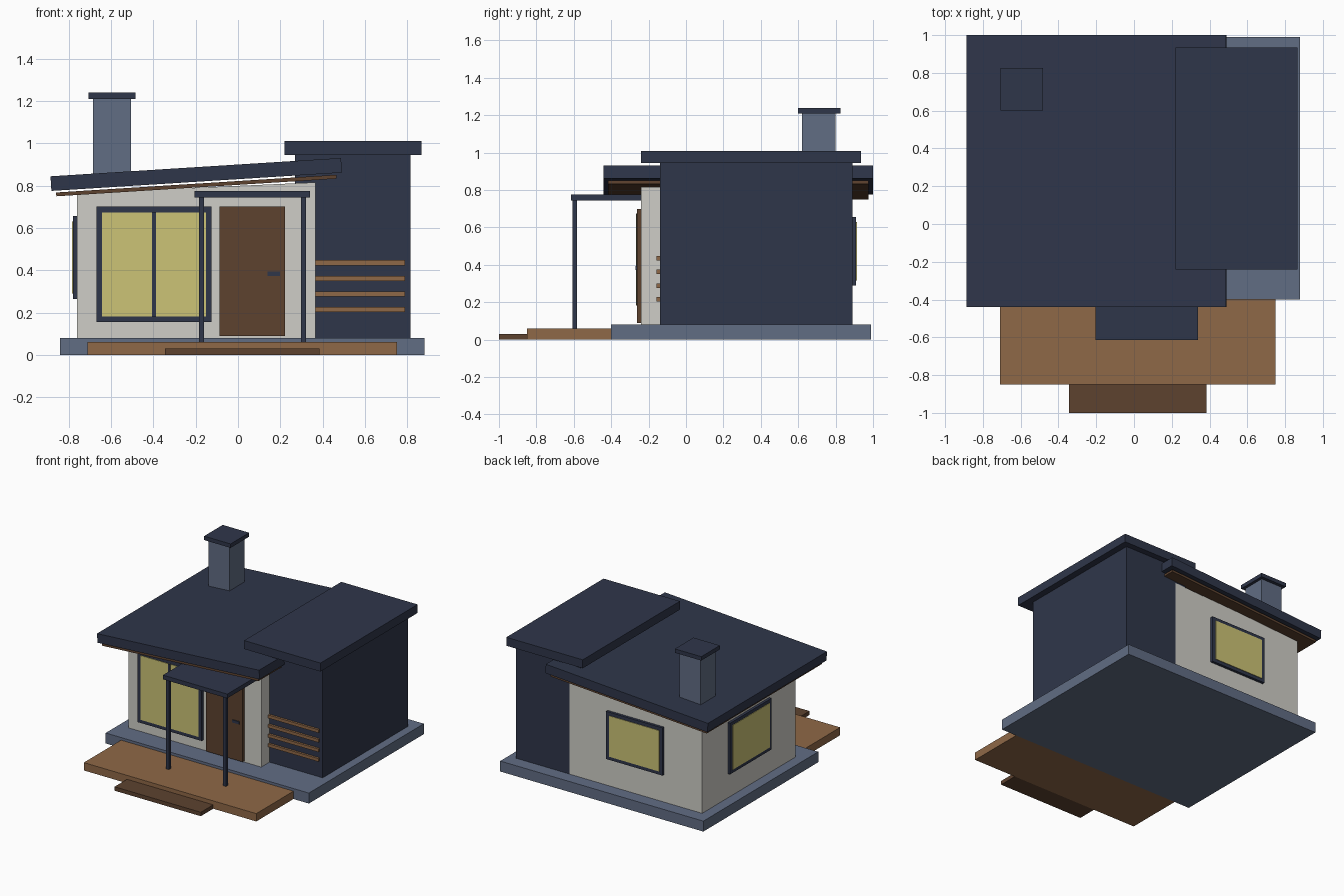
import bpy, bmesh, math

if "Cube" in bpy.data.objects:
    bpy.data.objects.remove(bpy.data.objects["Cube"])


def srgb(c):
    return c / 12.92 if c <= 0.04045 else ((c + 0.055) / 1.055) ** 2.4


def material(name, code):
    m = bpy.data.materials.new(name)
    rgb = [srgb(int(code[i:i + 2], 16) / 255) for i in (0, 2, 4)]
    m.diffuse_color = (*rgb, 1)
    m.use_nodes = True
    m.node_tree.nodes["Principled BSDF"].inputs["Base Color"].default_value = m.diffuse_color
    return m


NAVY = material("navy", "2F364A")
SLATE = material("slate", "616D84")
CREAM = material("cream", "CFCEC7")
GLASS = material("warm glass", "CCC376")
WOOD = material("light wood", "8F6847")
BROWN = material("dark wood", "5D422F")


def box(name, mat, x, y, z, tilt=0.0):
    """Box from (low, high) ranges, optionally tilted about the y axis."""
    bm = bmesh.new()
    bmesh.ops.create_cube(bm, size=1)
    bmesh.ops.scale(bm, verts=bm.verts, vec=(x[1] - x[0], y[1] - y[0], z[1] - z[0]))
    me = bpy.data.meshes.new(name)
    bm.to_mesh(me)
    bm.free()
    me.materials.append(mat)
    ob = bpy.data.objects.new(name, me)
    ob.location = [(r[0] + r[1]) / 2 for r in (x, y, z)]
    ob.rotation_euler.y = tilt
    bpy.context.collection.objects.link(ob)
    return ob


def window(name, axis, wall, out, span, z, border=0.026, mullion=False):
    """Frame plate on a wall with a thin pane; out is the outward direction."""
    def plate(part, mat, s, zz, d0, d1):
        depth = sorted((wall + out * d0, wall + out * d1))
        if axis == "y":
            box(part, mat, s, depth, zz)
        else:
            box(part, mat, depth, s, zz)
    inner = (span[0] + border, span[1] - border)
    inner_z = (z[0] + border, z[1] - border)
    plate(name + "_frame", NAVY, span, z, 0, 0.02)
    plate(name + "_pane", GLASS, inner, inner_z, 0.018, 0.024)
    if mullion:
        mid = (span[0] + span[1]) / 2
        plate(name + "_mullion", NAVY, (mid - 0.01, mid + 0.01), inner_z, 0.018, 0.028)


# Base, deck and step
box("foundation", SLATE, (-0.84, 0.88), (-0.40, 0.99), (0, 0.08))
box("deck", WOOD, (-0.71, 0.75), (-0.85, -0.40), (0, 0.06))
box("step", BROWN, (-0.345, 0.385), (-1.0, -0.85), (0, 0.03))

# Cream main room with a sloping top
room = box("main_room", CREAM, (-0.76, 0.365), (-0.24, 0.89), (0.08, 0.815))
for v in room.data.vertices:
    if v.co.z > 0 and v.co.x < 0:
        v.co.z -= 0.05

# Dark side block with a flat roof
box("side_block", NAVY, (0.27, 0.815), (-0.14, 0.889), (0.08, 0.95))
box("side_roof", NAVY, (0.22, 0.866), (-0.24, 0.935), (0.945, 1.01))

# Sloping main roof and timber soffit
SLOPE = -math.radians(3.6)
box("main_roof", NAVY, (-0.885, 0.49), (-0.44, 1.0), (0.818, 0.887), SLOPE)
box("soffit", BROWN, (-0.86, 0.466), (-0.417, 0.975), (0.791, 0.809), SLOPE)

# Chimney
box("chimney", SLATE, (-0.685, -0.505), (0.62, 0.80), (0.82, 1.21))
box("chimney_cap", NAVY, (-0.707, -0.483), (0.60, 0.825), (1.21, 1.24))

# Porch canopy and posts
box("canopy", NAVY, (-0.205, 0.34), (-0.615, -0.24), (0.743, 0.775))
for side, px in (("left", -0.173), ("right", 0.31)):
    box(side + "_post", NAVY, (px - 0.012, px + 0.012), (-0.606, -0.582), (0.06, 0.745))

# Door and handle
box("door", BROWN, (-0.087, 0.222), (-0.263, -0.24), (0.09, 0.70))
box("door_handle", NAVY, (0.14, 0.198), (-0.27, -0.262), (0.373, 0.393))

# Windows on three walls
window("front_window", "y", -0.24, -1, (-0.668, -0.125), (0.156, 0.70), mullion=True)
window("back_window", "y", 0.89, 1, (-0.437, 0.04), (0.29, 0.655))
window("left_window", "x", -0.76, -1, (0.08, 0.58), (0.265, 0.657))

# Timber slats on the side block
for i in range(4):
    zc = 0.215 + i * 0.0735
    box(f"slat_{i + 1}", WOOD, (0.36, 0.79), (-0.157, -0.138), (zc - 0.012, zc + 0.012))
